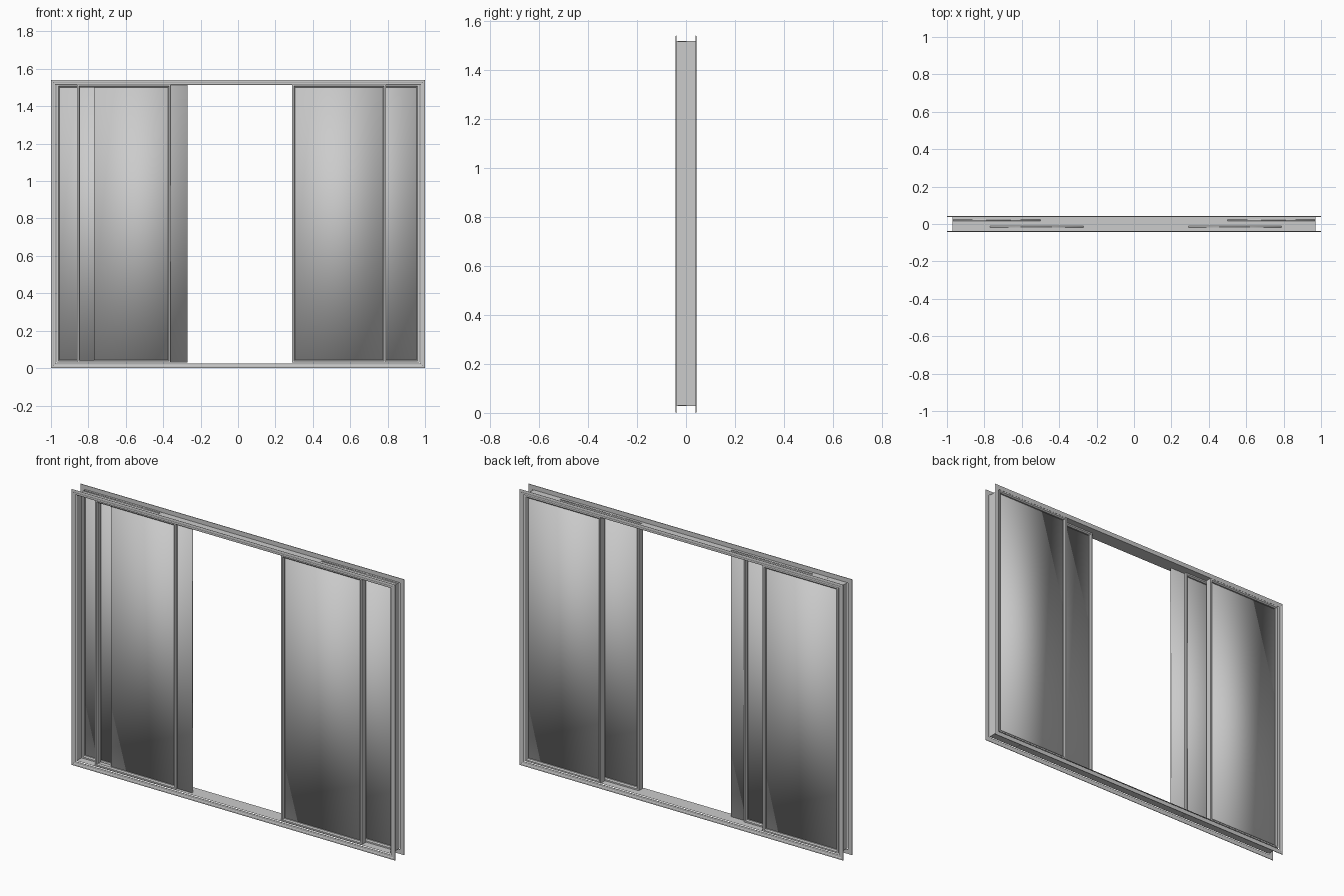
import bpy, bmesh, math

if "Cube" in bpy.data.objects:
    bpy.data.objects.remove(bpy.data.objects["Cube"])


def ring(name, x0, x1, z0, z1, profile, closed=True):
    """Mitred rectangular frame: profile is a list of (inset from outer edge, y)."""
    bm = bmesh.new()
    loops = [[bm.verts.new(p) for p in ((x0 + d, y, z0 + d), (x1 - d, y, z0 + d),
                                        (x1 - d, y, z1 - d), (x0 + d, y, z1 - d))]
             for d, y in profile]
    n = len(loops)
    for i in range(n if closed else n - 1):
        a, b = loops[i], loops[(i + 1) % n]
        for k in range(4):
            m = (k + 1) % 4
            bm.faces.new((a[k], a[m], b[m], b[k]))
    return finish(name, bm)


def finish(name, bm):
    bmesh.ops.recalc_face_normals(bm, faces=bm.faces)
    me = bpy.data.meshes.new(name)
    bm.to_mesh(me)
    bm.free()
    ob = bpy.data.objects.new(name, me)
    bpy.context.collection.objects.link(ob)
    return ob


def pane(name, x0, x1, y, z0, z1, t=0.008):
    """Thin glass slab, smooth shaded across its edges."""
    bm = bmesh.new()
    bmesh.ops.create_cube(bm, size=1)
    for v in bm.verts:
        v.co = ((x0 + x1) / 2 + v.co.x * (x1 - x0), y + v.co.y * t,
                (z0 + z1) / 2 + v.co.z * (z1 - z0))
    for f in bm.faces:
        f.smooth = True
    return finish(name, bm)


H = 1.54
LOW, HIGH = 0.029, 1.516

# front and back casing trims with a stepped moulding
for name, s in (("front_casing", -1), ("back_casing", 1)):
    ring(name, -1, 1, 0, H, [(0, s * 0.038), (0, s * 0.041), (0.004, s * 0.043),
                             (0.011, s * 0.043), (0.014, s * 0.0415),
                             (0.022, s * 0.0415), (0.025, s * 0.040),
                             (0.025, s * 0.038)])

# jamb lining between the casings
ring("jamb_lining", -0.97, 0.97, 0.03, 1.515, [(0, -0.04), (0, 0.04)], closed=False)

# sliding sashes: name, x range, track y, glass x range
sashes = [
    ("front_left", -0.86, -0.36, -0.016, -0.77, -0.27),
    ("front_right", 0.29, 0.79, -0.016, 0.291, 0.789),
    ("back_left", -0.97, -0.50, 0.021, -0.969, -0.501),
    ("back_right", 0.50, 0.97, 0.021, 0.501, 0.969),
]
section = [(0, -0.018), (0.009, -0.018), (0.015, -0.012),
           (0.015, 0.012), (0.009, 0.018), (0, 0.018)]
for name, x0, x1, y, g0, g1 in sashes:
    ring(name + "_sash", x0, x1, LOW, HIGH, [(d, y + e) for d, e in section])
    pane(name + "_glass", g0, g1, y, LOW + 0.001, HIGH + 0.001)
